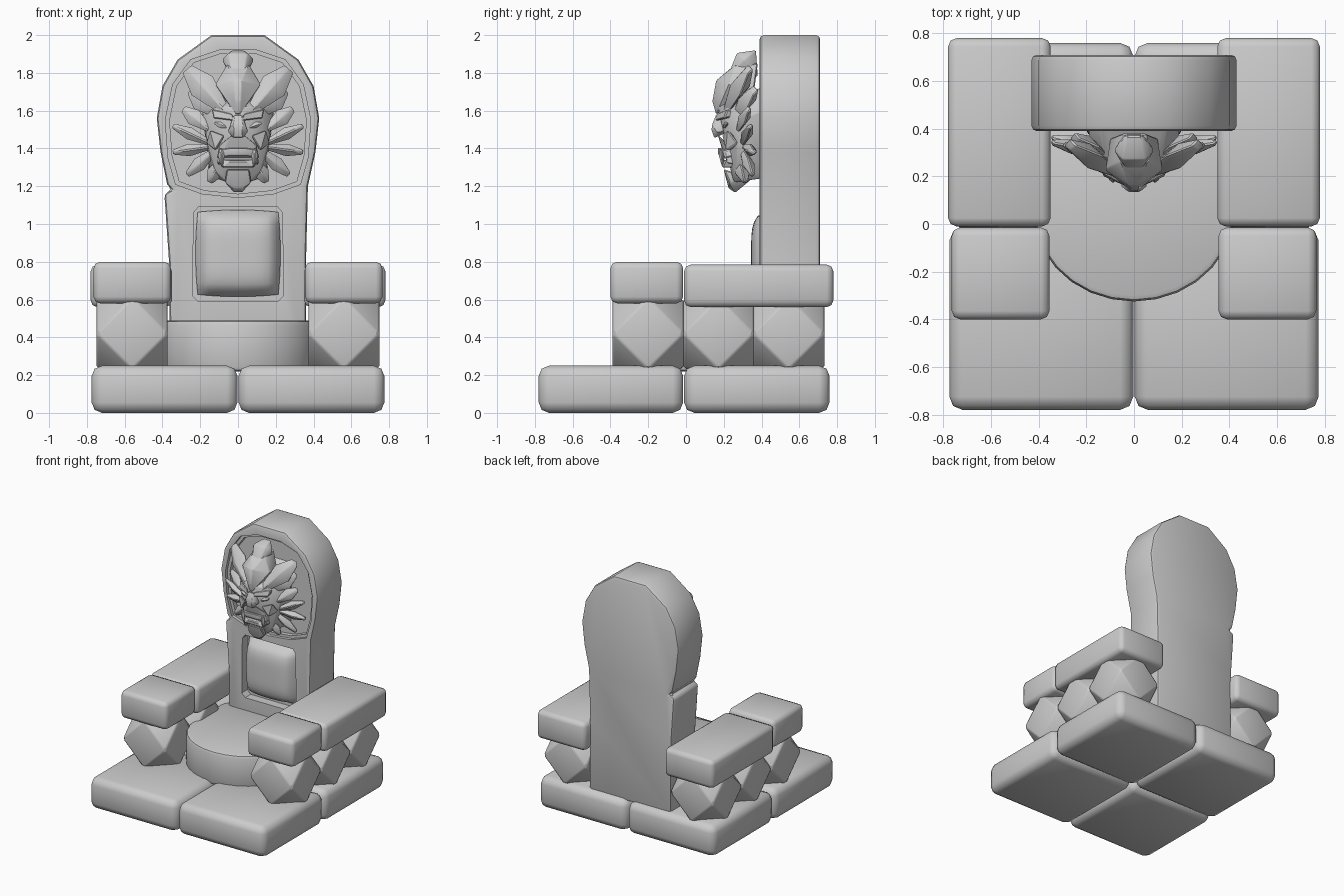
import bpy
import bmesh
import math
from mathutils import Vector

default_cube = bpy.data.objects.get("Cube")
if default_cube:
    bpy.data.objects.remove(default_cube, do_unlink=True)

# Single stone colour
stone = bpy.data.materials.new("grey_stone")
stone.use_nodes = True
stone.diffuse_color = (0.6, 0.6, 0.6, 1)
stone.node_tree.nodes["Principled BSDF"].inputs["Base Color"].default_value = stone.diffuse_color


def finish(name, bm, angle=35):
    """Turn a bmesh into a stone object with smooth faces and sharp creases."""
    bmesh.ops.recalc_face_normals(bm, faces=bm.faces[:])
    mesh = bpy.data.meshes.new(name)
    bm.to_mesh(mesh)
    bm.free()
    mesh.materials.append(stone)
    mesh.polygons.foreach_set("use_smooth", [True] * len(mesh.polygons))
    mesh.set_sharp_from_angle(angle=math.radians(angle))
    obj = bpy.data.objects.new(name, mesh)
    bpy.context.scene.collection.objects.link(obj)
    return obj


def round_edges(bm, width, segments=2, min_angle=50):
    edges = [e for e in bm.edges if e.calc_face_angle(0) > math.radians(min_angle)]
    bmesh.ops.bevel(bm, geom=edges, offset=width, segments=segments,
                    profile=0.5, affect='EDGES', clamp_overlap=True)


def block(name, low, high, width):
    """Rounded stone block between two corners."""
    bm = bmesh.new()
    bmesh.ops.create_cube(bm, size=1)
    low, high = Vector(low), Vector(high)
    for v in bm.verts:
        v.co = (low + high) / 2 + v.co * (high - low)
    round_edges(bm, width)
    return finish(name, bm, 50)


def prism(name, outline, start, end, axis, width=0):
    """Extrude a flat outline along the y or z axis."""
    bm = bmesh.new()
    place = (lambda a, b, t: (a, t, b)) if axis == 'y' else (lambda a, b, t: (a, b, t))
    face = bm.faces.new([bm.verts.new(place(a, b, start)) for a, b in outline])
    top = bmesh.ops.extrude_face_region(bm, geom=[face])
    shift = Vector(place(0, 0, end - start))
    for v in top["geom"]:
        if isinstance(v, bmesh.types.BMVert):
            v.co += shift
    bmesh.ops.recalc_face_normals(bm, faces=bm.faces[:])
    if width:
        round_edges(bm, width)
    return finish(name, bm)


def mirrored(half):
    return half + [(-a, b) for a, b in reversed(half) if a]


def carve(target, cutter):
    """Subtract a cutter, keep the result and discard the cutter."""
    cutter.hide_render = True
    mod = target.modifiers.new("recess", 'BOOLEAN')
    mod.operation, mod.solver, mod.object = 'DIFFERENCE', 'EXACT', cutter
    bpy.context.view_layer.update()
    graph = bpy.context.evaluated_depsgraph_get()
    mesh = bpy.data.meshes.new_from_object(target.evaluated_get(graph))
    target.modifiers.clear()
    target.data = mesh
    mesh.set_sharp_from_angle(angle=math.radians(35))
    bpy.data.objects.remove(cutter, do_unlink=True)


def hull(name, points, width=0.006):
    """Chiselled solid wrapped around a few points."""
    bm = bmesh.new()
    for p in points:
        bm.verts.new(p)
    found = bmesh.ops.convex_hull(bm, input=bm.verts[:])
    loose = {g for g in found["geom_interior"] if isinstance(g, bmesh.types.BMVert)}
    bmesh.ops.delete(bm, geom=list(loose), context='VERTS')
    if width:
        round_edges(bm, width, 1, 40)
    return finish(name, bm, 30)


def flip(points):
    return [(-p[0], p[1], p[2]) for p in points]


def centred(name, points):
    hull(name, points + flip(points))


def paired(name, points):
    hull("left_" + name, points)
    hull("right_" + name, flip(points))


def petal(name, base, tip, width, thick):
    """Ridged leaf-shaped lock with a blunt tip, on both sides."""
    base, tip = Vector(base), Vector(tip)
    side = (tip - base).cross(Vector((0, 1, 0))).normalized() * width / 2
    deep = Vector((0, thick, 0))
    mid = base.lerp(tip, 0.6)
    points = [mid - deep, mid + deep, base - deep / 2, tip - deep / 3, tip + deep / 2]
    for s in (-1, 1):
        points += [base + side * s * 0.4, mid + side * s, tip + side * s * 0.45]
    paired(name, [tuple(p) for p in points])


# Floor slabs, arm rests and faceted arm supports
for s, word in ((1, "left"), (-1, "right")):
    def span(inner, outer):
        return sorted((s * inner, s * outer))
    for part, y0, y1 in (("front", -.78, -.015), ("rear", -.01, .76)):
        a, b = span(.003, .775)
        block(f"{word}_{part}_slab", (a, y0, 0), (b, y1, .25), .055)
    a, b = span(.355, .765)
    block(f"{word}_front_arm", (a, -.4, .58), (b, -.015, .8), .035)
    a, b = span(.35, .78)
    block(f"{word}_rear_arm", (a, -.01, .56), (b, .78, .785), .035)
    for i in range(3):
        centre = Vector((s * .56, -.2 + i * .372, .42))
        corners = [(x, y, z) for x in (-1, 0, 1) for y in (-1, 0, 1) for z in (-1, 0, 1)
                   if abs(x) + abs(y) + abs(z) == 2]
        hull(f"{word}_arm_stone_{i + 1}", [centre + Vector(c) * .188 for c in corners], .012)

# Rounded seat
arc = [math.pi * i / 14 for i in range(15)]
seat = [(.42 * math.cos(t), .05 - .375 * math.sin(t)) for t in arc]
prism("seat", [(.42, .45)] + seat + [(-.42, .45)], .22, .49, 'z', .025)

# Tall back with a chipped right edge
half = [(.36, .23), (.36, .8), (.37, 1.2), (.41, 1.38), (.43, 1.56),
        (.4, 1.73), (.32, 1.87), (.14, 2)]
chip = [(-a, b) for a, b in reversed(half[3:])] + [(-.375, 1.21), (-.35, 1.18), (-.39, 1.16)]
back = prism("back", half + chip + [(-.365, .8), (-.36, .23)], .39, .71, 'y', .022)

# Stepped medallion recess and square cushion recess
ring = mirrored([(0, 1.14), (.19, 1.16), (.33, 1.21), (.37, 1.35), (.385, 1.55),
                 (.345, 1.74), (.25, 1.87), (.1, 1.92)])
inner = [(a * .94, 1.53 + (b - 1.53) * .95) for a, b in ring]
frame = mirrored([(.21, .59), (.24, .62), (.235, 1.06), (.21, 1.09)])
for outline, depth in ((ring, .415), (inner, .45), (frame, .46)):
    carve(back, prism("recess_cutter", outline, .2, depth, 'y'))

# Bulging back cushion
bm = bmesh.new()
bmesh.ops.create_grid(bm, x_segments=14, y_segments=14, size=1)
for v in bm.verts:
    u, w = v.co.x, v.co.y
    puff = ((1 - u ** 4) * (1 - w ** 4)) ** 0.5
    v.co = (u * (.225 - .012 * w * w), .45 - .105 * puff, .845 + w * (.23 - .012 * u * u))
finish("back_cushion", bm, 60)

# Carved beast head: skull, muzzle and jaw
centred("skull", [(.03, .17, 1.62), (.12, .22, 1.62), (.18, .3, 1.55), (.19, .4, 1.6),
                  (.16, .27, 1.42), (.12, .26, 1.28), (.06, .25, 1.22), (.15, .46, 1.25),
                  (.15, .46, 1.75), (.08, .21, 1.45)])
centred("muzzle", [(.04, .17, 1.47), (.1, .21, 1.42), (.11, .22, 1.32), (.04, .19, 1.4), (.1, .35, 1.3)])
centred("nose", [(.02, .16, 1.58), (.03, .14, 1.53), (.055, .16, 1.49), (.02, .135, 1.5),
                 (.025, .15, 1.455), (.05, .25, 1.5)])
centred("upper_lip", [(.115, .21, 1.35), (.1, .2, 1.395), (.04, .17, 1.405), (.05, .17, 1.365), (.1, .3, 1.37)])
centred("lower_lip", [(.1, .21, 1.34), (.08, .19, 1.3), (.04, .185, 1.335), (.09, .3, 1.3)])
centred("chin", [(.06, .2, 1.29), (.07, .23, 1.22), (.025, .225, 1.19), (.02, .26, 1.165), (.06, .35, 1.24)])
paired("brow", [(.015, .15, 1.545), (.14, .22, 1.61), (.13, .2, 1.56), (.03, .16, 1.585), (.12, .3, 1.57)])
paired("cheek", [(.07, .19, 1.47), (.15, .22, 1.5), (.17, .27, 1.43), (.12, .21, 1.39), (.1, .32, 1.4)])
petal("eye", (.055, .2, 1.51), (.125, .215, 1.535), .035, .015)
petal("fang", (.085, .195, 1.31), (.09, .185, 1.4), .04, .018)
petal("jaw_tuft", (.09, .28, 1.34), (.15, .31, 1.22), .09, .04)

# Forehead crest and mane locks
centred("forehead_crest", [(.01, .16, 1.58), (.015, .14, 1.65), (.02, .16, 1.76), (.12, .23, 1.74),
                           (.06, .26, 1.84), (.1, .36, 1.7), (.05, .38, 1.85)])
centred("crest_tip", [(.03, .22, 1.78), (.085, .31, 1.87), (.05, .27, 1.905), (.03, .37, 1.92), (.04, .38, 1.78)])
petal("upper_lock", (.07, .22, 1.6), (.27, .33, 1.82), .16, .055)
petal("side_lock", (.1, .27, 1.58), (.25, .36, 1.71), .14, .05)
petal("ear", (.15, .28, 1.5), (.29, .33, 1.61), .1, .035)
petal("upper_whisker", (.13, .3, 1.42), (.345, .34, 1.52), .075, .035)
petal("middle_whisker", (.13, .31, 1.41), (.345, .36, 1.38), .075, .035)
petal("lower_whisker", (.11, .3, 1.4), (.27, .35, 1.26), .085, .035)
